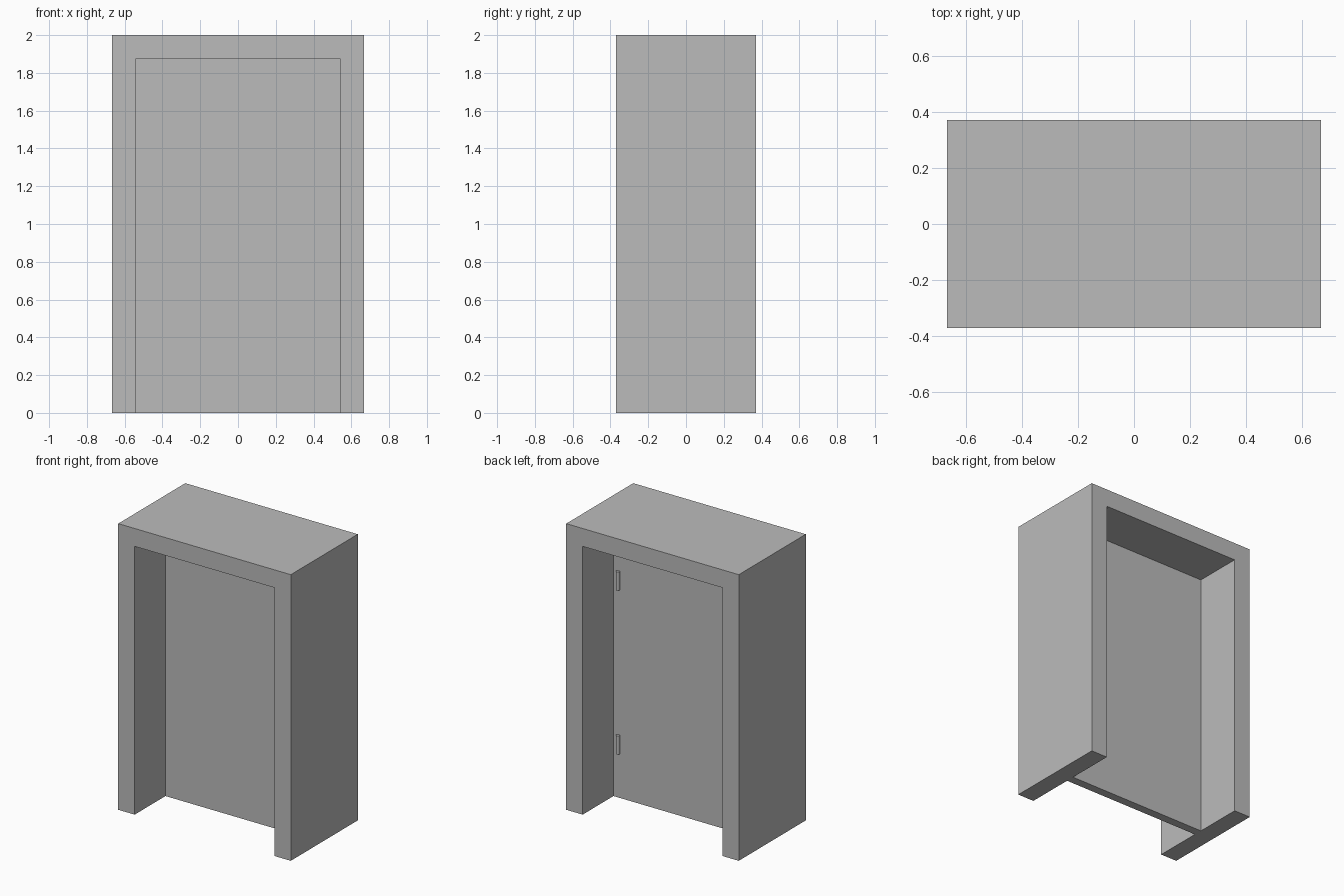
import bpy
import bmesh
from mathutils import Matrix, Vector

if "Cube" in bpy.data.objects:
    bpy.data.objects.remove(bpy.data.objects["Cube"], do_unlink=True)

HALF_W, HALF_D, HEIGHT = 0.667, 0.37, 2.0
OPEN_W, OPEN_H = 0.54, 1.875
DOOR_HALF = 0.03

grey = bpy.data.materials.new("plain_grey")
grey.use_nodes = True
grey.diffuse_color = (0.5, 0.5, 0.5, 1)
grey.node_tree.nodes["Principled BSDF"].inputs["Base Color"].default_value = (0.5, 0.5, 0.5, 1)


def finish(name, bm):
    bmesh.ops.recalc_face_normals(bm, faces=bm.faces)
    mesh = bpy.data.meshes.new(name)
    bm.to_mesh(mesh)
    bm.free()
    mesh.materials.append(grey)
    obj = bpy.data.objects.new(name, mesh)
    bpy.context.collection.objects.link(obj)
    return obj


def extrude_profile(name, profile, half_depth):
    """Extrude an x-z outline symmetrically along y."""
    bm = bmesh.new()
    face = bm.faces.new([bm.verts.new((x, -half_depth, z)) for x, z in profile])
    result = bmesh.ops.extrude_face_region(bm, geom=[face])
    moved = [v for v in result["geom"] if isinstance(v, bmesh.types.BMVert)]
    bmesh.ops.translate(bm, verts=moved, vec=(0, 2 * half_depth, 0))
    return finish(name, bm)


# Deep wall frame: an arch-shaped outline in one piece
half = [(OPEN_W, OPEN_H), (OPEN_W, 0), (HALF_W, 0), (HALF_W, HEIGHT)]
extrude_profile("door_frame", half + [(-x, z) for x, z in reversed(half)], HALF_D)

# Door leaf, filling the opening at mid depth
extrude_profile("door_leaf", [(-OPEN_W, 0), (OPEN_W, 0), (OPEN_W, OPEN_H), (-OPEN_W, OPEN_H)],
                DOOR_HALF)

# Hinge knuckles on the back of the leaf
for name, z in (("lower_hinge", 0.375), ("upper_hinge", 1.52)):
    bm = bmesh.new()
    bmesh.ops.create_cone(bm, cap_ends=True, segments=24, radius1=0.013, radius2=0.013, depth=0.13,
                          matrix=Matrix.Translation(Vector((0.5, DOOR_HALF + 0.008, z))))
    hinge = finish(name, bm)
    bpy.ops.object.select_all(action="DESELECT")
    hinge.select_set(True)
    bpy.context.view_layer.objects.active = hinge
    bpy.ops.object.shade_smooth_by_angle()
